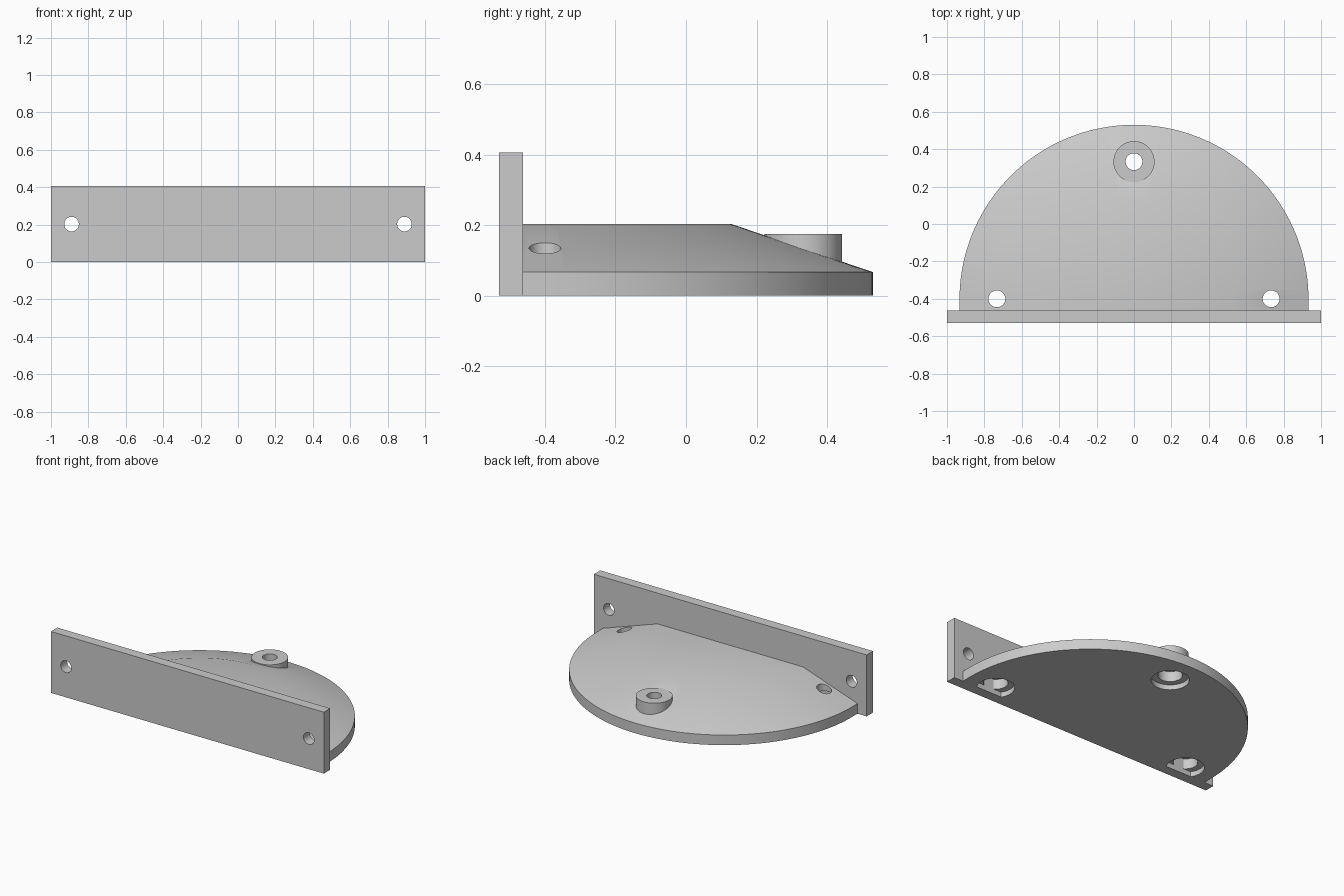
import bpy, bmesh, math

cube = bpy.data.objects.get("Cube")
if cube:
    bpy.data.objects.remove(cube, do_unlink=True)

grey = bpy.data.materials.new("plain grey")
grey.use_nodes = True
grey.diffuse_color = (0.6, 0.6, 0.6, 1)
grey.node_tree.nodes["Principled BSDF"].inputs["Base Color"].default_value = (0.6, 0.6, 0.6, 1)

WALL_BACK = -0.463
CENTRE_Y = -0.403


def make_object(name, bm):
    bmesh.ops.recalc_face_normals(bm, faces=bm.faces)
    mesh = bpy.data.meshes.new(name)
    bm.to_mesh(mesh)
    bm.free()
    mesh.materials.append(grey)
    obj = bpy.data.objects.new(name, mesh)
    bpy.context.collection.objects.link(obj)
    return obj


def loft(name, rings):
    """Skin closed rings of equal length and cap both ends."""
    bm = bmesh.new()
    rows = [[bm.verts.new(p) for p in ring] for ring in rings]
    n = len(rows[0])
    for low, high in zip(rows, rows[1:]):
        for i in range(n):
            j = (i + 1) % n
            bm.faces.new((low[i], low[j], high[j], high[i]))
    bm.faces.new(rows[0][::-1])
    bm.faces.new(rows[-1])
    return make_object(name, bm)


def turned(name, x, y, profile, along_y=False, sides=48):
    """Round solid from (radius, height) steps, upright or pointing along y."""
    rings = []
    for r, h in profile:
        ring = []
        for i in range(sides):
            a = math.tau * i / sides
            u, v = r * math.cos(a), r * math.sin(a)
            ring.append((x + u, h, y + v) if along_y else (x + u, y + v, h))
        rings.append(ring)
    return loft(name, rings)


def combine(target, tool, operation):
    mod = target.modifiers.new(operation, "BOOLEAN")
    mod.operation = operation
    mod.solver = "EXACT"
    mod.object = tool
    bpy.context.view_layer.objects.active = target
    bpy.ops.object.modifier_apply(modifier=mod.name)
    bpy.data.objects.remove(tool, do_unlink=True)


def half_round(radius, z, steps=96):
    arc = [(radius * math.cos(math.pi * i / steps),
            CENTRE_Y + radius * math.sin(math.pi * i / steps), z)
           for i in range(steps + 1)]
    return arc + [(-radius, WALL_BACK, z), (radius, WALL_BACK, z)]


# Half-round base with a sloping shoulder up to a flat top
base = loft("half_round_base", [half_round(0.933, 0), half_round(0.933, 0.067),
                                half_round(0.533, 0.203)])

# Raised collar around the rear screw hole
combine(base, turned("collar", 0, 0.333, [(0.11, 0.05), (0.11, 0.175)]), "UNION")

# Stepped screw holes, widest underneath
for x, y in ((-0.733, -0.4), (0.733, -0.4), (0, 0.333)):
    steps = [(0.113, -0.05), (0.113, 0.033), (0.073, 0.033),
             (0.073, 0.1), (0.045, 0.1), (0.045, 0.3)]
    combine(base, turned("screw_cutter", x, y, steps), "DIFFERENCE")

# Upright front plate with a hole near each end
bm = bmesh.new()
bmesh.ops.create_cube(bm, size=1)
bmesh.ops.scale(bm, vec=(2, 0.067, 0.407), verts=bm.verts)
bmesh.ops.translate(bm, vec=(0, -0.4965, 0.2035), verts=bm.verts)
plate = make_object("front_plate", bm)
for x in (-0.89, 0.89):
    combine(plate, turned("plate_cutter", x, 0.203, [(0.039, -0.6), (0.039, -0.4)], True),
            "DIFFERENCE")

# Smooth the round walls, keep real edges sharp
for obj in (base, plate):
    bpy.ops.object.select_all(action="DESELECT")
    obj.select_set(True)
    bpy.context.view_layer.objects.active = obj
    bpy.ops.object.shade_smooth_by_angle(angle=math.radians(30))
